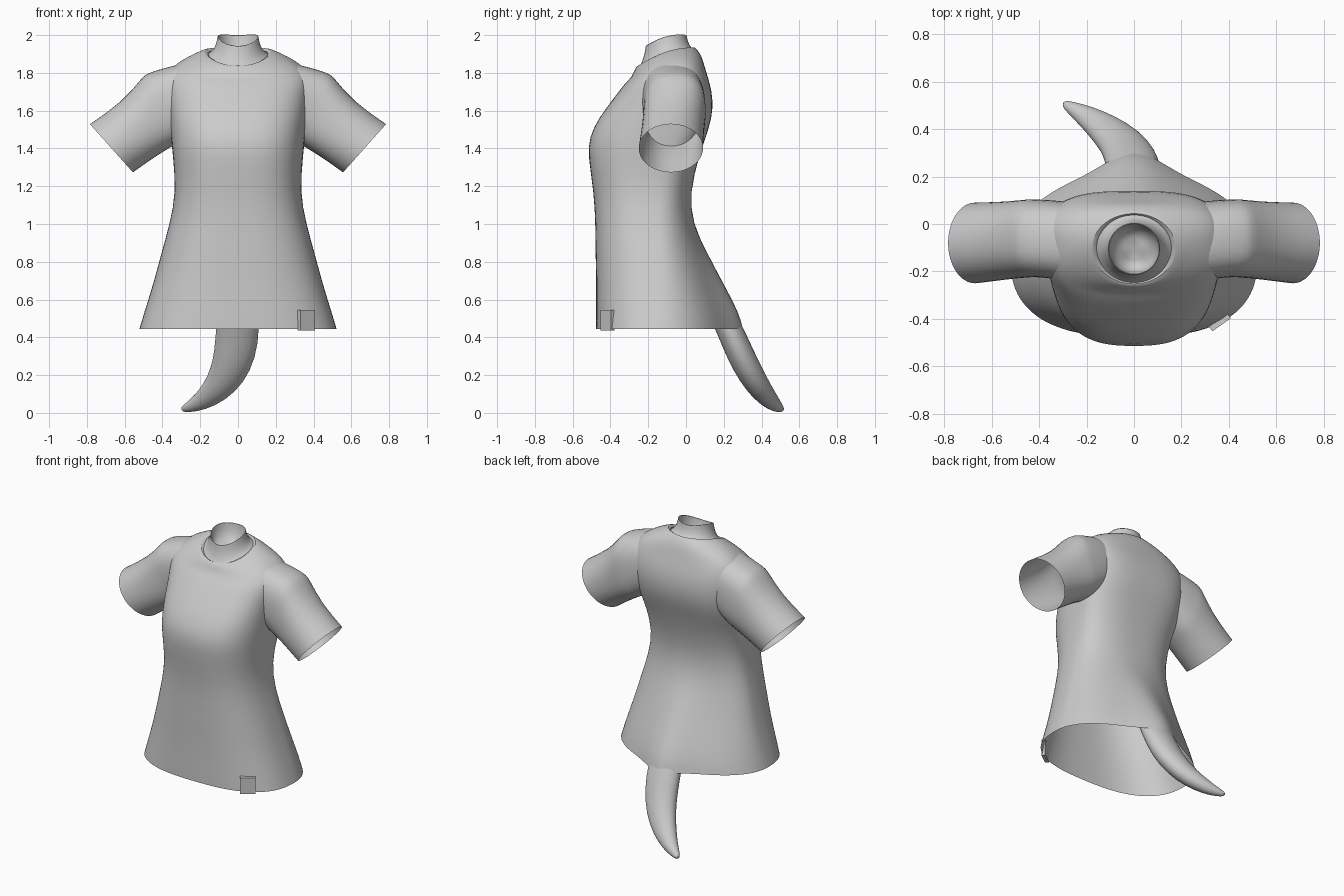
import bpy, bmesh
from math import sin, cos, pi, exp, radians
from mathutils import Vector

if "Cube" in bpy.data.objects:
    bpy.data.objects.remove(bpy.data.objects["Cube"])

grey = bpy.data.materials.new("soft grey")
grey.use_nodes = True
grey.diffuse_color = (0.6, 0.6, 0.6, 1)
grey.node_tree.nodes["Principled BSDF"].inputs["Base Color"].default_value = (0.6, 0.6, 0.6, 1)


def finish(obj, levels=1, angle=50):
    """Apply the shared material, subdivision and smooth shading."""
    obj.data.materials.append(grey)
    bpy.ops.object.select_all(action='DESELECT')
    obj.select_set(True)
    bpy.context.view_layer.objects.active = obj
    bpy.ops.object.shade_smooth_by_angle(angle=radians(angle))
    if levels:
        sub = obj.modifiers.new("Smooth", 'SUBSURF')
        sub.levels = sub.render_levels = levels


def loft(name, rings, cap_end=False):
    """Skin a list of closed rings into a smooth open shell."""
    bm = bmesh.new()
    loops = [[bm.verts.new(p) for p in ring] for ring in rings]
    n = len(loops[0])
    for low, high in zip(loops, loops[1:]):
        for i in range(n):
            j = (i + 1) % n
            bm.faces.new((low[i], low[j], high[j], high[i]))
    if cap_end:
        bm.faces.new(loops[-1])
    bmesh.ops.recalc_face_normals(bm, faces=bm.faces)
    mesh = bpy.data.meshes.new(name)
    bm.to_mesh(mesh)
    bm.free()
    obj = bpy.data.objects.new(name, mesh)
    bpy.context.collection.objects.link(obj)
    finish(obj)


def spow(v, p):
    return (1 if v >= 0 else -1) * abs(v) ** (2 / p)


def oval(centre, a, b, p=2, n=24):
    """Ring around a centre spanned by two half-axis vectors."""
    return [centre + a * spow(cos(2 * pi * i / n), p) + b * spow(sin(2 * pi * i / n), p)
            for i in range(n)]


def section(z, w, front, back, mid, pf, pb, tilt=0, bump=0, n=48):
    """Body cross-section with separate front and back roundness and a tail bump."""
    ring = []
    for i in range(n):
        c, s = cos(2 * pi * i / n), sin(2 * pi * i / n)
        p = pb if s > 0 else pf
        x = w * spow(c, p)
        y = mid + abs(spow(s, p)) * ((back if s > 0 else front) - mid)
        if s > 0:
            y += bump * exp(-(x / 0.15) ** 2)
        ring.append((x, y, z + tilt * (y - mid) + 0.08 * tilt * c * c))
    return ring


# Shirt body: height, half width, front, back, middle, roundness, tilt, tail bump
body = [
    (0.445, 0.523, -0.477, 0.222, -0.13, 2.6, 2, 0, 0.085),
    (0.53, 0.498, -0.477, 0.205, -0.13, 2.6, 2, 0, 0.082),
    (0.68, 0.45, -0.475, 0.145, -0.13, 2.6, 2, 0, 0.058),
    (0.85, 0.405, -0.48, 0.085, -0.14, 2.6, 2, 0, 0.027),
    (1, 0.362, -0.48, 0.035, -0.16, 2.6, 2.2),
    (1.17, 0.328, -0.488, 0.02, -0.17, 2.6, 2.5),
    (1.36, 0.345, -0.52, 0.07, -0.14, 2.7, 2.7),
    (1.46, 0.355, -0.513, 0.105, -0.1, 2.7, 3),
    (1.56, 0.365, -0.464, 0.138, -0.08, 2.7, 3),
    (1.66, 0.375, -0.387, 0.143, -0.07, 2.7, 3),
    (1.74, 0.385, -0.328, 0.128, -0.07, 2.7, 3),
    (1.79, 0.375, -0.298, 0.106, -0.07, 2.6, 2.8, 0.1),
    (1.825, 0.335, -0.284, 0.093, -0.08, 2.5, 2.6, 0.18),
    (1.857, 0.27, -0.272, 0.077, -0.1, 2.2, 2.2, 0.25),
    (1.88, 0.21, -0.265, 0.055, -0.1, 2, 2, 0.3),
    (1.892, 0.172, -0.252, 0.044, -0.1, 2, 2, 0.33),
    (1.875, 0.158, -0.242, 0.034, -0.1, 2, 2, 0.33),
]
loft("shirt_body", [section(*r) for r in body])

# Sleeves with shoulders: top x, top z, bottom x, bottom z, middle y, half depth, roundness
sleeve = [
    (0.2, 1.868, 0.18, 1.5, -0.085, 0.165, 2.4),
    (0.32, 1.846, 0.27, 1.46, -0.07, 0.168, 2.5),
    (0.43, 1.816, 0.325, 1.425, -0.062, 0.165, 2.6),
    (0.488, 1.795, 0.355, 1.405, -0.06, 0.165, 2.6),
    (0.51, 1.775, 0.385, 1.388, -0.06, 0.166, 2.5),
    (0.61, 1.65, 0.46, 1.34, -0.07, 0.165, 2.2),
    (0.785, 1.53, 0.555, 1.272, -0.08, 0.172, 2),
]
for side, label in ((1, "left"), (-1, "right")):
    rings = []
    for tx, tz, bx, bz, my, depth, p in sleeve:
        top, low = Vector((tx * side, my, tz)), Vector((bx * side, my, bz))
        rings.append(oval((top + low) / 2, (top - low) / 2, Vector((0, depth, 0)), p))
    loft(label + "_sleeve", rings)

# Neck: flared tilted tube with a rounded hollow inside
neck = [(1.862, 0.168, 0.33), (1.88, 0.14, 0.33), (1.905, 0.125, 0.32), (1.94, 0.113, 0.29),
        (1.972, 0.109, 0.27), (1.974, 0.107, 0.27), (1.94, 0.104, 0.27), (1.89, 0.09, 0.27),
        (1.86, 0.05, 0.27)]
loft("neck", [section(z, r, -0.105 - r, -0.105 + r, -0.105, 2, 2, t, n=32) for z, r, t in neck],
     cap_end=True)

# Tail: flattened tapering horn; centre, half width, half thickness
path = [(0, 0.14, 0.62, 0.1, 0.06), (0, 0.228, 0.45, 0.117, 0.07), (-0.015, 0.287, 0.31, 0.112, 0.073),
        (-0.055, 0.345, 0.2, 0.098, 0.07), (-0.12, 0.4, 0.115, 0.077, 0.06),
        (-0.2, 0.455, 0.055, 0.05, 0.044), (-0.265, 0.49, 0.028, 0.028, 0.026),
        (-0.3, 0.512, 0.017, 0.013, 0.012)]
points = [Vector(p[:3]) for p in path]
rings = []
for i, (centre, p) in enumerate(zip(points, path)):
    along = (points[min(i + 1, len(points) - 1)] - points[max(i - 1, 0)]).normalized()
    thick = along.cross(Vector((1, 0, 0))).normalized()
    wide = thick.cross(along).normalized()
    rings.append(oval(centre, wide * p[3], thick * p[4]))
loft("tail", rings, cap_end=True)

# Hem tag: small folded label on the left front
bpy.ops.mesh.primitive_cube_add(size=1, location=(0.362, -0.415, 0.49), rotation=(0, 0, radians(35)))
tag = bpy.context.object
tag.name = "hem_tag"
tag.scale = (0.095, 0.025, 0.11)
finish(tag, 0, 30)
